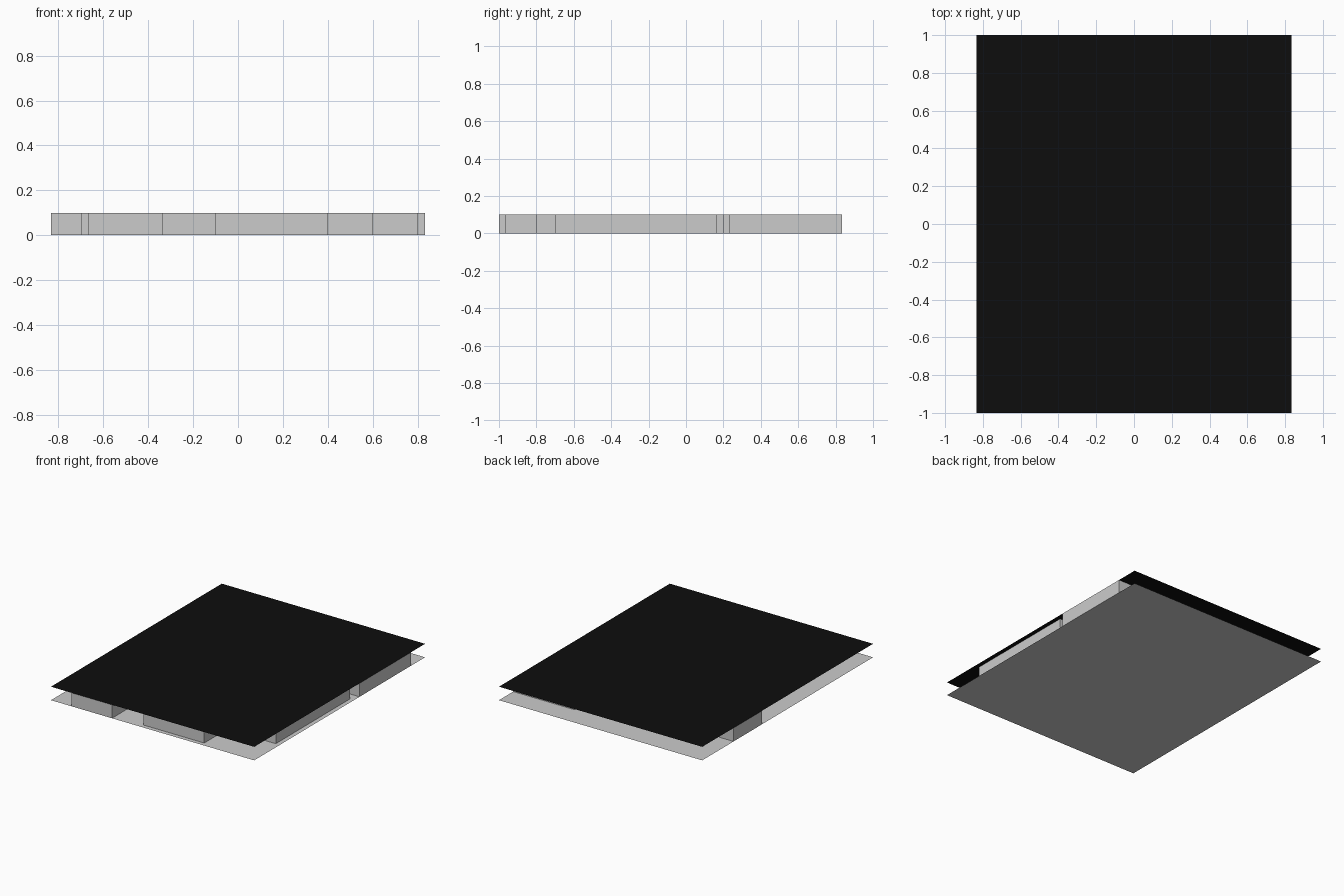
import bpy, bmesh, math

if "Cube" in bpy.data.objects:
    bpy.data.objects.remove(bpy.data.objects["Cube"])

U = 1 / 30          # one plan cell
NX, NY = 50, 60     # plan size in cells
H = 0.1             # wall height


def to_object(name, bm):
    mesh = bpy.data.meshes.new(name)
    bm.to_mesh(mesh)
    bm.free()
    ob = bpy.data.objects.new(name, mesh)
    bpy.context.collection.objects.link(ob)
    return ob


def sheet(name, z, up):
    x, y = NX * U / 2, NY * U / 2
    bm = bmesh.new()
    ring = [(-x, -y), (x, -y), (x, y), (-x, y)]
    f = bm.faces.new([bm.verts.new((a, b, z)) for a, b in ring])
    if not up:
        f.normal_flip()
    return to_object(name, bm)


# Floor and black ceiling sheets
sheet("floor", 0, True)
ceiling = sheet("ceiling", H, True)
black = bpy.data.materials.new("black")
black.diffuse_color = (0.004, 0.004, 0.004, 1)
black.use_nodes = True
black.node_tree.nodes["Principled BSDF"].inputs["Base Color"].default_value = black.diffuse_color
ceiling.data.materials.append(black)

# Rooms as x0, y0, x1, y1 in cells
rooms = [
    (5, 0, 15, 14), (22, 1, 37, 16), (33, 6, 43, 12), (37, 9, 49, 35),
    (4, 20, 17, 33), (24, 22, 34, 36), (14, 30, 24, 50),
    (0, 39, 14, 49), (35, 37, 50, 55),
]
# One-cell-wide corridors joining the rooms
corridors = [
    (15, 9, 22, 10), (10, 14, 11, 20), (28, 16, 29, 22),
    (34, 28, 37, 29), (24, 45, 35, 46),
]
cells = {(i, j) for x0, y0, x1, y1 in rooms + corridors
         for i in range(x0, x1) for j in range(y0, y1)}

# Walls: a quad wherever an open cell borders a solid one
bm = bmesh.new()
for i, j in sorted(cells):
    sides = [((0, -1), (0, 0), (1, 0)), ((1, 0), (1, 0), (1, 1)),
             ((0, 1), (1, 1), (0, 1)), ((-1, 0), (0, 1), (0, 0))]
    for (di, dj), a, b in sides:
        if (i + di, j + dj) in cells:
            continue
        p, q = [((i + c[0] - NX / 2) * U, (j + c[1] - NY / 2) * U) for c in (a, b)]
        bm.faces.new([bm.verts.new(v) for v in
                      ((*p, 0), (*q, 0), (*q, H), (*p, H))])
bmesh.ops.remove_doubles(bm, verts=bm.verts[:], dist=0.001)
# Merge the cell quads into one face per straight wall
bmesh.ops.dissolve_limit(bm, angle_limit=math.radians(2), use_dissolve_boundaries=True,
                         verts=bm.verts[:], edges=bm.edges[:])
to_object("room_walls", bm)
